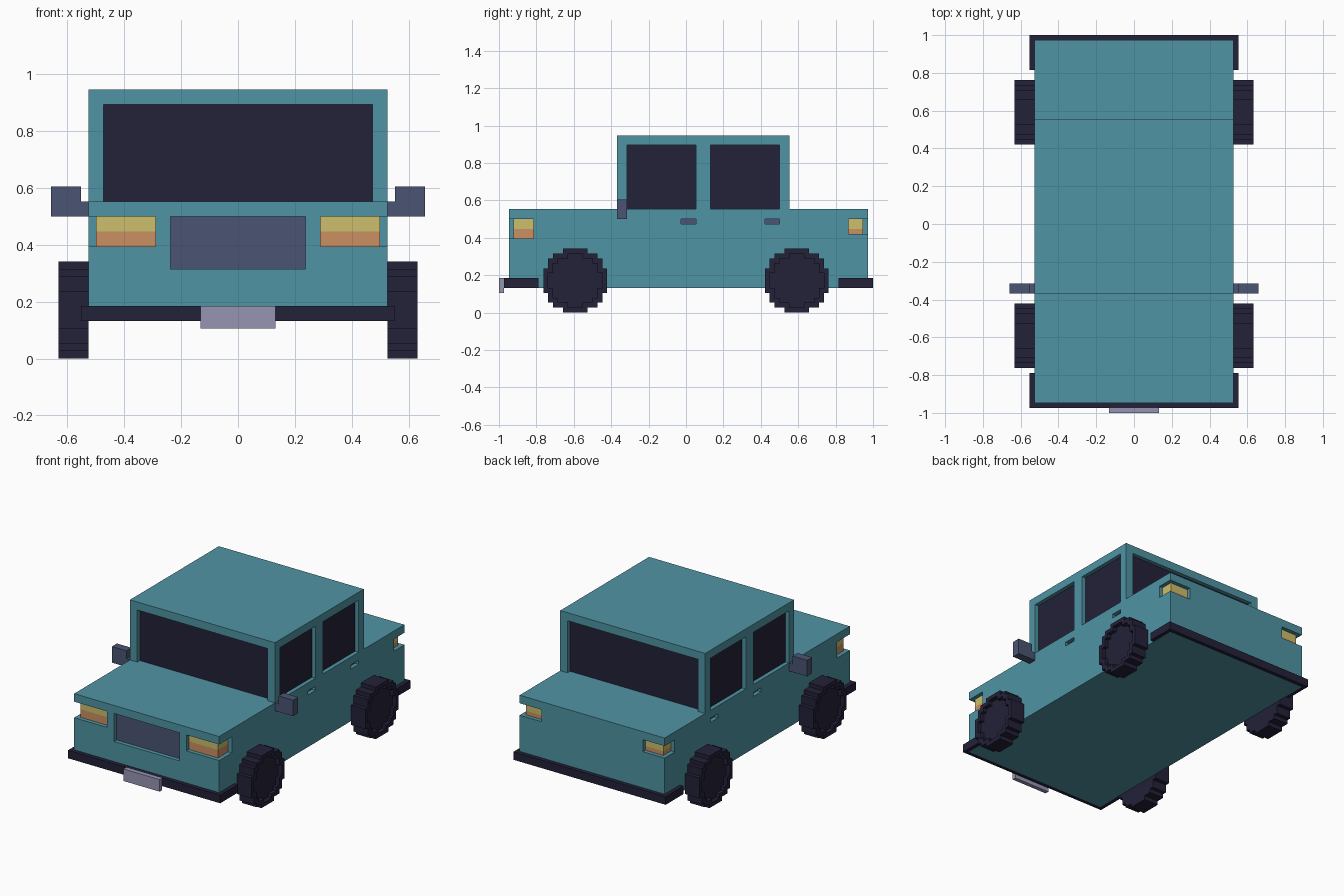
import bpy, bmesh

if "Cube" in bpy.data.objects:
    bpy.data.objects.remove(bpy.data.objects["Cube"])

U = 1 / 38  # the model sits on a voxel grid: 38 steps per unit


def material(name, rgb):
    m = bpy.data.materials.new(name)
    lin = [((c / 255 + 0.055) / 1.055) ** 2.4 for c in rgb]
    m.diffuse_color = (*lin, 1)
    m.use_nodes = True
    m.node_tree.nodes["Principled BSDF"].inputs["Base Color"].default_value = m.diffuse_color
    return m


TEAL = material("teal_paint", (79, 148, 164))
DARK = material("dark_rubber_and_glass", (35, 33, 57))
SLATE = material("slate_trim", (75, 85, 115))
PALE = material("pale_plate", (150, 149, 178))
YELLOW = material("yellow_lamp", (204, 191, 108))
ORANGE = material("orange_lamp", (203, 144, 98))


def finish(name, bm, mat):
    bmesh.ops.recalc_face_normals(bm, faces=bm.faces[:])
    mesh = bpy.data.meshes.new(name)
    bm.to_mesh(mesh)
    bm.free()
    if mat:
        mesh.materials.append(mat)
    ob = bpy.data.objects.new(name, mesh)
    bpy.context.collection.objects.link(ob)
    return ob


def boxes(name, mat, spans, mirror=False):
    """One object from boxes given as (x0, x1, y0, y1, z0, z1) in grid steps."""
    bm = bmesh.new()
    if mirror:
        spans = spans + [(-s[1], -s[0], *s[2:]) for s in spans]
    for x0, x1, y0, y1, z0, z1 in spans:
        for v in bmesh.ops.create_cube(bm, size=1)["verts"]:
            v.co = (U * (x1 if v.co.x > 0 else x0),
                    U * (y1 if v.co.y > 0 else y0),
                    U * (z1 if v.co.z > 0 else z0))
    return finish(name, bm, mat)


# Body with pockets for lamps, grille and door handles
body = boxes("body", TEAL, [(-20, 20, -36, 37, 5, 21)])
cutter = boxes("pocket_cutter", TEAL, [
    (11, 21, -37, -31, 15, 19),
    (14, 21, 33, 38, 16, 19),
    (18, 21, -1, 2, 18, 19),
    (18, 21, 16, 19, 18, 19)], mirror=True)
grille_cutter = boxes("grille_cutter", TEAL, [(-9, 9, -37, -34, 12, 19)])
bpy.context.view_layer.objects.active = body
for c in (cutter, grille_cutter):
    c.hide_render = True
    mod = body.modifiers.new("pockets", "BOOLEAN")
    mod.operation, mod.solver, mod.object = "DIFFERENCE", "EXACT", c
    bpy.ops.object.modifier_apply(modifier=mod.name)
    bpy.data.objects.remove(c)

# Recessed inserts
boxes("grille", SLATE, [(-9, 9, -35, -34, 12, 19)])
boxes("door_handles", SLATE, [(18, 19, -1, 2, 18, 19), (18, 19, 16, 19, 18, 19)], True)
boxes("upper_lamps", YELLOW, [(11, 19, -35, -31, 17, 19), (14, 19, 33, 36, 17, 19)], True)
boxes("lower_lamps", ORANGE, [(11, 19, -35, -31, 15, 17), (14, 19, 33, 36, 16, 17)], True)

# Cabin: glass core, pillars and roof
boxes("window_glass", DARK, [(-19, 19, -13, 20, 21, 34)])
boxes("pillars", TEAL, [(18, 20, -14, -12, 21, 34),
                        (19, 20, 2, 5, 21, 34),
                        (18, 20, 19, 21, 21, 34)], True)
boxes("roof", TEAL, [(-20, 20, -14, 21, 34, 36)])

# Side mirrors and front plate
boxes("side_mirrors", SLATE, [(20, 21, -14, -12, 19, 21), (21, 25, -14, -12, 19, 23)], True)
boxes("number_plate", PALE, [(-5, 5, -38, -37, 4, 7)])


# Wrap-around bumpers from a U-shaped outline
def bumper(name, outer, inner, end):
    outline = [(-21, end), (-21, outer), (21, outer), (21, end),
               (20, end), (20, inner), (-20, inner), (-20, end)]
    bm = bmesh.new()
    face = bm.faces.new([bm.verts.new((x * U, y * U, 5 * U)) for x, y in outline])
    ext = bmesh.ops.extrude_face_region(bm, geom=[face], use_keep_orig=True)["geom"]
    bmesh.ops.translate(bm, vec=(0, 0, 2 * U),
                        verts=[g for g in ext if isinstance(g, bmesh.types.BMVert)])
    finish(name, bm, DARK)


bumper("front_bumper", -37, -36, -30)
bumper("rear_bumper", 38, 37, 31)


# Wheels: stepped discs with a shallow recessed hub face
def stepped_disc(rows):
    """Outline of a pixel disc from its row widths, top to bottom."""
    top = len(rows) / 2
    right = []
    for i, w in enumerate(rows):
        for p in ((w / 2, top - i), (w / 2, top - i - 1)):
            if p not in right:
                right.append(p)
    return right + [(-y, z) for y, z in reversed(right)]


TYRE = stepped_disc([5, 9, 11, 11, 13, 13, 13, 13, 13, 11, 11, 9, 5])
HUB = stepped_disc([3, 7, 9, 9, 11, 11, 11, 9, 9, 7, 3])


def wheel(name, side, cy):
    bm = bmesh.new()

    def ring(outline, x):
        return [bm.verts.new((side * x * U, (cy + y) * U, (6.5 + z) * U)) for y, z in outline]

    def wall(a, b):
        n = len(a)
        for i in range(n):
            j = (i + 1) % n
            bm.faces.new((a[i], a[j], b[j], b[i]))

    back, rim = ring(TYRE, 20), ring(TYRE, 24)
    lip, hub = ring(HUB, 24), ring(HUB, 23)
    wall(back, rim)
    wall(lip, hub)
    bm.faces.new(back)
    bm.faces.new(hub)
    edges = [bm.edges.get((r[i - 1], r[i])) for r in (rim, lip) for i in range(len(r))]
    bmesh.ops.triangle_fill(bm, edges=edges, use_beauty=True, normal=(side, 0, 0))
    finish(name, bm, DARK)


for side, s in ((1, "right"), (-1, "left")):
    for cy, e in ((-22.5, "front"), (22.5, "rear")):
        wheel(f"{e}_{s}_wheel", side, cy)
